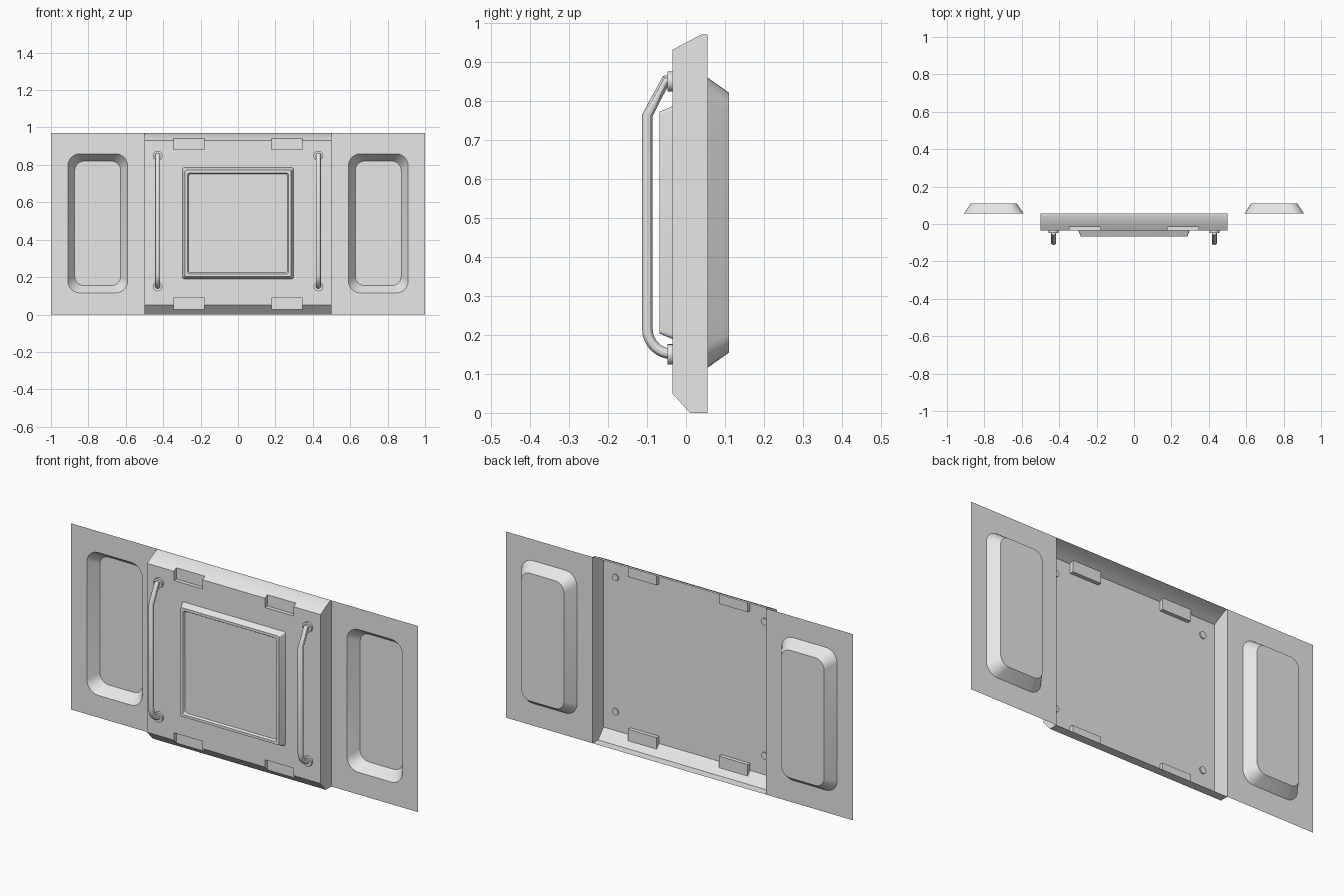
import bpy, bmesh, math
from mathutils import Matrix

old = bpy.data.objects.get("Cube")
if old:
    bpy.data.objects.remove(old, do_unlink=True)

# One plain grey finish
grey = bpy.data.materials.new("plain_grey")
grey.use_nodes = True
grey.diffuse_color = (0.8, 0.8, 0.8, 1)
grey.node_tree.nodes["Principled BSDF"].inputs["Base Color"].default_value = (0.8, 0.8, 0.8, 1)

MID = 0.4875          # mid height of the panels
BACK, FRONT = 0.055, -0.035
HANDLE_X = 0.43


def finish(obj, mirror=False):
    """Give the object its material, smooth shading and optional mirror."""
    obj.data.materials.append(grey)
    bpy.ops.object.select_all(action='DESELECT')
    obj.select_set(True)
    bpy.context.view_layer.objects.active = obj
    if obj.type == 'CURVE':
        bpy.ops.object.convert(target='MESH')
    bpy.ops.object.shade_smooth_by_angle(angle=math.radians(30))
    if mirror:
        obj.modifiers.new("mirror", 'MIRROR').use_mirror_merge = False


def add_mesh(name, bm, mirror=False):
    mesh = bpy.data.meshes.new(name)
    bm.to_mesh(mesh)
    bm.free()
    obj = bpy.data.objects.new(name, mesh)
    bpy.context.collection.objects.link(obj)
    finish(obj, mirror)


def rounded_ring(bm, cx, cz, hx, hz, radius, y, steps=6):
    """Rounded rectangle of vertices, facing the front."""
    ring = []
    for q, (sx, sz) in enumerate([(1, 1), (-1, 1), (-1, -1), (1, -1)]):
        for i in range(steps + 1):
            a = (q + i / steps) * math.pi / 2
            ring.append(bm.verts.new((cx + sx * (hx - radius) + radius * math.cos(a), y,
                                      cz + sz * (hz - radius) + radius * math.sin(a))))
    return ring


def loft(name, sections, mirror=False):
    """Join nested rounded rectangles and fill the innermost one."""
    bm = bmesh.new()
    rings = [rounded_ring(bm, *s) for s in sections]
    for a, b in zip(rings, rings[1:]):
        for i in range(len(a)):
            j = (i + 1) % len(a)
            bm.faces.new((a[i], a[j], b[j], b[i]))
    bm.faces.new(rings[-1])
    bmesh.ops.remove_doubles(bm, verts=bm.verts, dist=1e-5)
    add_mesh(name, bm, mirror)


# Side wings: thin sheets with a tray pressed towards the back
loft("side_wings", [
    (0.75, 0.485, 0.25, 0.485, 0, BACK),
    (0.75, MID, 0.16, 0.372, 0.065, BACK),
    (0.75, MID, 0.123, 0.333, 0.05, 0.11),
], mirror=True)

# Raised centre panel with a shallow sunk face
loft("centre_panel", [
    (0, MID, 0.298, 0.298, 0.012, FRONT),
    (0, MID, 0.284, 0.284, 0.008, -0.068),
    (0, MID, 0.27, 0.27, 0.012, -0.068),
    (0, MID, 0.264, 0.264, 0.012, -0.058),
])

# Main shell: open at the back, chamfered, with four corner pockets
POCKET = -0.015
plain = [(BACK, 0), (0.01, 0), (POCKET, 0.028), (FRONT, 0.05), (FRONT, 0.088),
         (FRONT, 0.882), (FRONT, 0.93), (POCKET, 0.941), (0.04, 0.97), (BACK, 0.97)]
notched = list(plain)
notched[3], notched[6] = (POCKET, 0.088), (POCKET, 0.882)

bm = bmesh.new()


def face(points):
    bm.faces.new([bm.verts.new(p) for p in points])


cuts = [-0.5, -0.345, -0.18, 0.18, 0.345, 0.5]
for k, (x0, x1) in enumerate(zip(cuts, cuts[1:])):
    outline = notched if k in (1, 3) else plain
    for p, q in zip(outline, outline[1:]):
        face([(x0, *p), (x1, *p), (x1, *q), (x0, *q)])
for x in cuts[1:-1]:
    for c in (3, 6):
        face([(x, *p) for p in (plain[c - 1], plain[c], plain[c + 1], notched[c])])
face([(-0.5, *p) for p in plain])
face([(0.5, *p) for p in reversed(plain)])
bmesh.ops.remove_doubles(bm, verts=bm.verts, dist=1e-5)
bmesh.ops.recalc_face_normals(bm, faces=bm.faces)
add_mesh("main_shell", bm)

# Handles: straight slope at the top, rounded bend at the bottom
path = [(FRONT, 0.852), (-0.052, 0.852), (-0.099, 0.762)]
for i in range(9):
    a = math.pi + i / 8 * math.pi / 2
    path.append((FRONT + 0.064 * math.cos(a), 0.215 + 0.064 * math.sin(a)))
for side, label in ((1, "left"), (-1, "right")):
    curve = bpy.data.curves.new(label + "_handle", 'CURVE')
    curve.dimensions = '3D'
    curve.bevel_depth = 0.0135
    curve.bevel_resolution = 4
    spline = curve.splines.new('POLY')
    spline.points.add(len(path) - 1)
    for point, (y, z) in zip(spline.points, path):
        point.co = (side * HANDLE_X, y, z, 1)
    handle = bpy.data.objects.new(label + "_handle", curve)
    bpy.context.collection.objects.link(handle)
    finish(handle)


def discs(name, radius, y0, y1, sides):
    """Short cylinders at both ends of each handle."""
    bm = bmesh.new()
    for z in (0.15, 0.849):
        place = Matrix.Translation((HANDLE_X, (y0 + y1) / 2, z)) @ Matrix.Rotation(math.pi / 2, 4, 'X')
        bmesh.ops.create_cone(bm, cap_ends=True, segments=sides, radius1=radius,
                              radius2=radius, depth=y1 - y0, matrix=place)
    add_mesh(name, bm, mirror=True)


# Mounting flanges in front and fixing nuts behind
discs("handle_flanges", 0.026, -0.047, FRONT, 20)
discs("handle_nuts", 0.018, FRONT, -0.029, 12)
